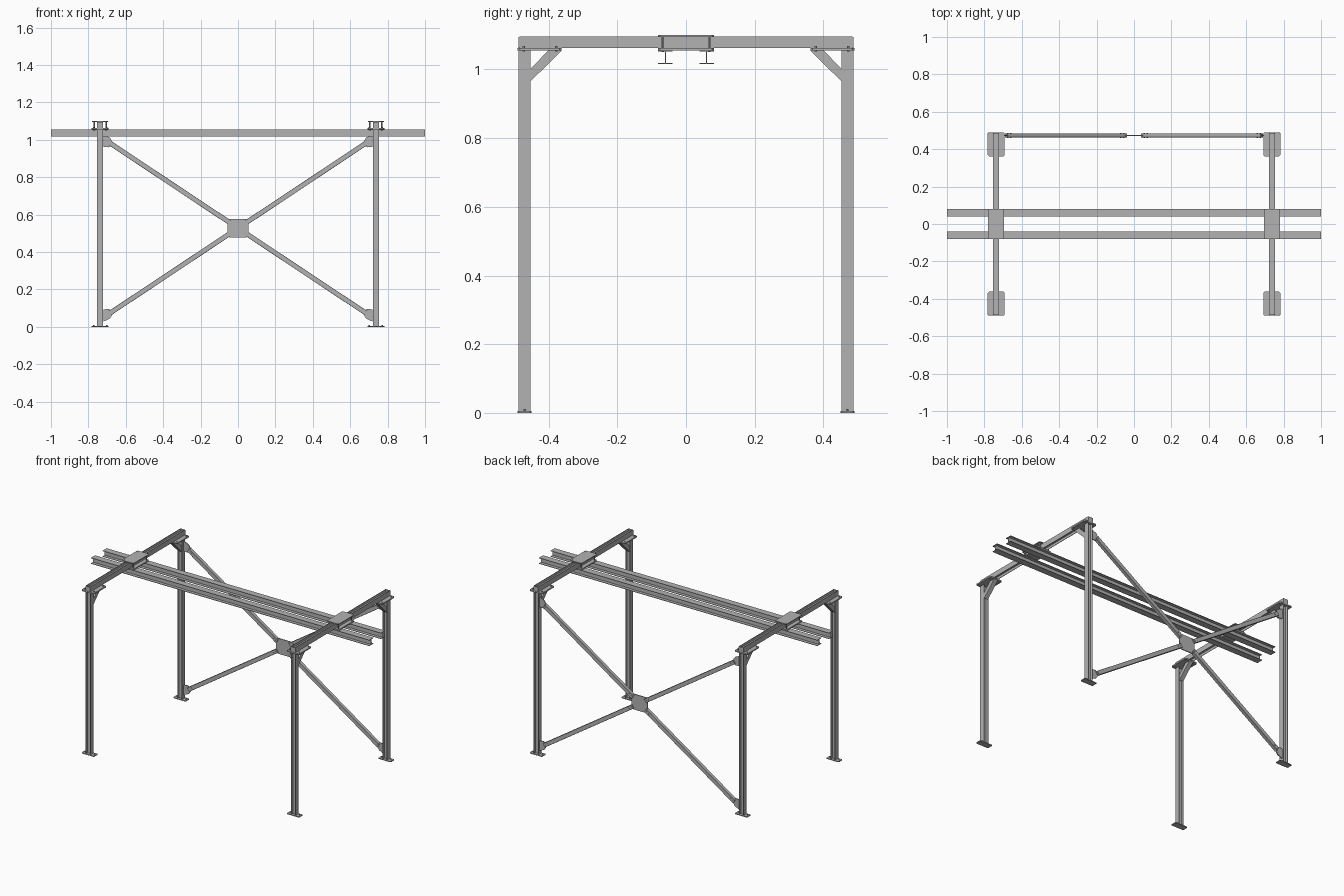
import bpy, bmesh, math
from mathutils import Matrix, Vector

old = bpy.data.objects.get("Cube")
if old:
    bpy.data.objects.remove(old, do_unlink=True)

steel = bpy.data.materials.new("grey steel")
steel.use_nodes = True
colour = (0.45, 0.45, 0.45, 1)
steel.diffuse_color = colour
steel.node_tree.nodes["Principled BSDF"].inputs["Base Color"].default_value = colour


def prism(name, outline, length, matrix):
    """Extrude an outline along local z, centred, then place it."""
    bm = bmesh.new()
    face = bm.faces.new([bm.verts.new((x, y, -length / 2)) for x, y in outline])
    out = bmesh.ops.extrude_face_region(bm, geom=[face])
    verts = [v for v in out["geom"] if isinstance(v, bmesh.types.BMVert)]
    bmesh.ops.translate(bm, vec=(0, 0, length), verts=verts)
    bmesh.ops.recalc_face_normals(bm, faces=bm.faces)
    bm.transform(matrix)
    mesh = bpy.data.meshes.new(name)
    bm.to_mesh(mesh)
    bm.free()
    mesh.materials.append(steel)
    obj = bpy.data.objects.new(name, mesh)
    bpy.context.collection.objects.link(obj)
    return obj


def frame(centre, across, up):
    """Matrix whose local x and y follow the two given directions."""
    x, y = Vector(across).normalized(), Vector(up).normalized()
    m = Matrix((x, y, x.cross(y))).transposed().to_4x4()
    return Matrix.Translation(centre) @ m


def h_section(depth, width, flange, web):
    """Outline with its flanges at +x and -x."""
    a, b, c, w = depth / 2, width / 2, depth / 2 - flange, web / 2
    half = [(a, -b), (a, b), (c, b), (c, w), (-c, w), (-c, b)]
    return half + [(-x, -y) for x, y in half]


def plate_outline(width, height, cut):
    a, b = width / 2, height / 2
    return [(a, cut - b), (a, b - cut), (a - cut, b), (cut - a, b),
            (-a, b - cut), (-a, cut - b), (cut - a, -b), (a - cut, -b)]


def bolt(name, centre, across, up, length):
    ring = [(0.004 * math.cos(i * math.pi / 3), 0.004 * math.sin(i * math.pi / 3))
            for i in range(6)]
    prism(name, ring, length, frame(centre, across, up))


X, Y, Z = Vector((1, 0, 0)), Vector((0, 1, 0)), Vector((0, 0, 1))
FX, FY = 0.737, 0.47
section = h_section(0.033, 0.034, 0.0028, 0.002)

for sx, side in ((-1, "right"), (1, "left")):
    x = sx * FX
    # Cross beam, closed at both ends
    prism(f"{side}_cross_beam", section, 0.97, frame((x, 0, 1.079), X, Z))
    for sy, end in ((-1, "front"), (1, "back")):
        tag = f"{end}_{side}"
        y = sy * FY
        # Column with base and cap plates
        prism(f"{tag}_column", section, 1.052, frame((x, y, 0.529), X, Y))
        prism(f"{tag}_base_plate", plate_outline(0.09, 0.04, 0.004), 0.005,
              frame((x, y, 0.0025), X, Y))
        prism(f"{tag}_cap_plate", plate_outline(0.09, 0.128, 0.006), 0.008,
              frame((x, sy * 0.426, 1.059), X, Y))
        prism(f"{tag}_beam_end_plate", plate_outline(0.033, 0.032, 0.001), 0.003,
              frame((x, sy * 0.4865, 1.079), X, Z))
        # Knee brace between column and cap plate
        knee = [(sy * 0.453, 0.965), (sy * 0.362, 1.055),
                (sy * 0.401, 1.055), (sy * 0.453, 1.002)]
        prism(f"{tag}_knee_brace", knee, 0.028, frame((x, 0, 0), Y, Z))
        for bx in (-0.034, 0.034):
            for by in (0.378, 0.472):
                bolt(f"{tag}_cap_bolt", (x + bx, sy * by, 1.06), X, Y, 0.016)
            bolt(f"{tag}_anchor_bolt", (x + bx, y, 0.006), X, Y, 0.01)
    # Clamp plates above and below the cross beam
    for name, z, t in (("upper", 1.0975, 0.005), ("lower", 1.059, 0.007)):
        prism(f"{side}_{name}_clamp_plate", plate_outline(0.085, 0.162, 0.006), t,
              frame((x, 0, z), X, Y))
    for bx in (-0.032, 0.032):
        for by in (-0.068, 0.068):
            bolt(f"{side}_clamp_rod", (x + bx, by, 1.076), X, Y, 0.05)

# Runway beams hung below the cross beams
runway = h_section(0.039, 0.042, 0.003, 0.0025)
for sy, end in ((-1, "front"), (1, "back")):
    prism(f"{end}_runway_beam", runway, 2.0, frame((0, sy * 0.06, 1.036), Z, Y))

# Cross bracing on the back, joined at a centre plate
BY, BZ = 0.474, 0.528
prism("brace_centre_plate", plate_outline(0.112, 0.1, 0.012), 0.006,
      frame((0, BY, BZ), X, Z))
for sx in (-1, 1):
    for sz in (-1, 1):
        tag = ("upper" if sz > 0 else "lower") + ("_left" if sx > 0 else "_right")
        along = Vector((sx, 0, sz * 0.664)).normalized()
        side = along.cross(Y)
        hub = Vector((0, BY, BZ))
        prism(f"{tag}_brace", plate_outline(0.026, 0.022, 0.001), 0.765,
              frame(hub + along * 0.4375, side, Y))
        # Gusset joining brace and column
        gusset = [(sx * 0.72, sz * 0.5), (sx * 0.72, sz * 0.435),
                  (sx * 0.69, sz * 0.432), (sx * 0.665, sz * 0.452),
                  (sx * 0.685, sz * 0.484)]
        prism(f"{tag}_gusset", gusset, 0.006, frame(hub, X, Z))
        for d in (0.065, 0.085, 0.79, 0.81):
            bolt(f"{tag}_brace_bolt", hub + along * d, X, Z, 0.026)
